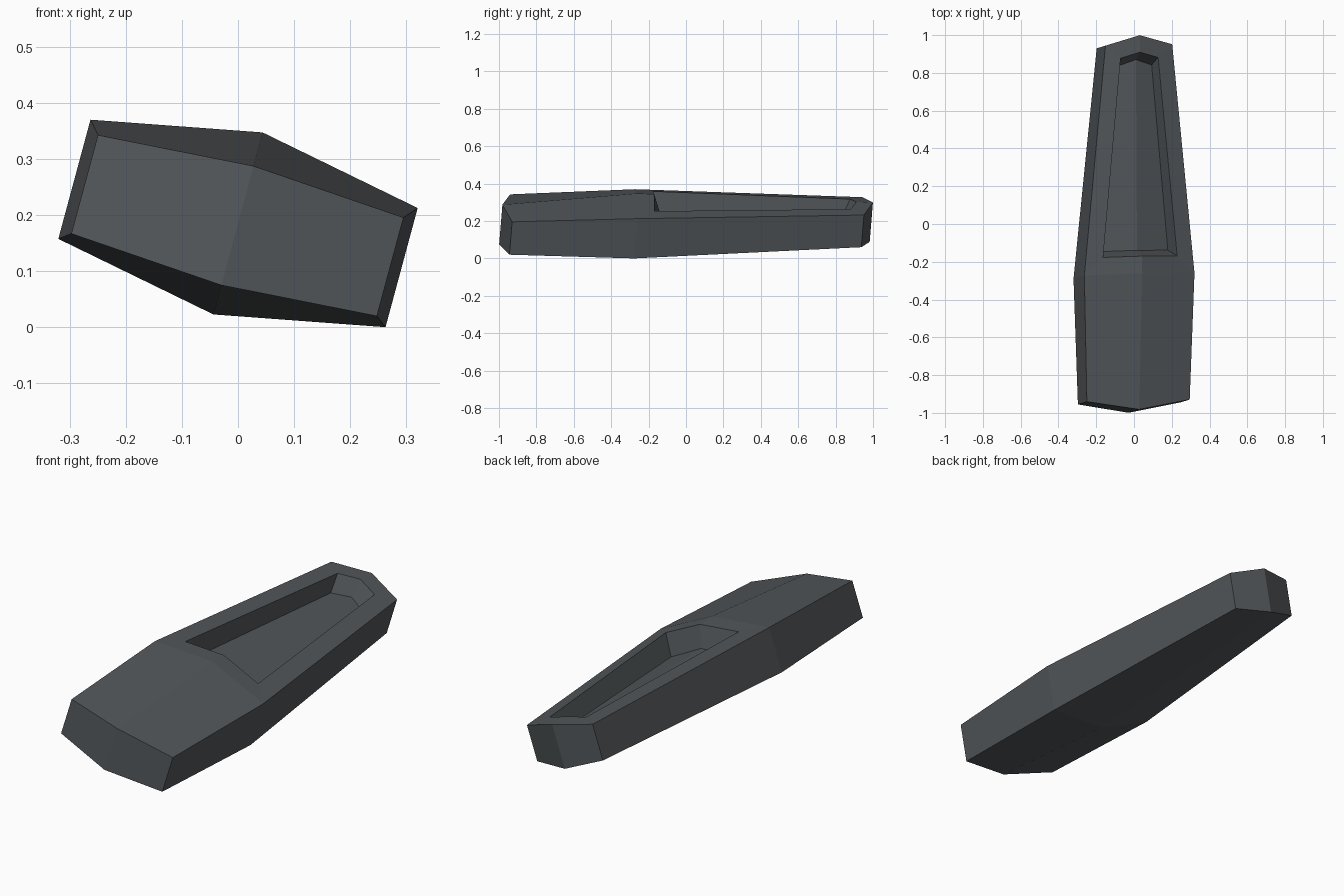
import bpy
import bmesh
import math
from mathutils import Matrix

cube = bpy.data.objects.get("Cube")
if cube:
    bpy.data.objects.remove(cube, do_unlink=True)

grey = bpy.data.materials.new("dark_grey")
colour = (0.085, 0.094, 0.1, 1)
grey.diffuse_color = colour
grey.use_nodes = True
grey.node_tree.nodes["Principled BSDF"].inputs["Base Color"].default_value = colour

# Half outline, untilted: (ridge point, corner point) for each station
front_top = [(0, -0.99, 0.106), (0.282, -0.942, 0.087)]
mid_top = [(0, -0.275, 0.168), (0.302, -0.275, 0.11)]
back_top = [(0, 0.99, 0.118), (0.183, 0.94, 0.098)]
front_low = [(0, -0.99, -0.114), (0.282, -0.942, -0.095)]
mid_low = [(0, -0.275, -0.168), (0.302, -0.275, -0.11)]
back_low = [(0, 0.99, -0.1), (0.183, 0.94, -0.08)]

# Recess rim and floor: front ridge, front corner, back corner, back ridge
rim = [(0, -0.183, 0.164), (0.203, -0.183, 0.125), (0.103, 0.871, 0.109), (0, 0.9, 0.122)]
floor = [(0, -0.144, 0.06), (0.18, -0.144, 0.02), (0.09, 0.838, 0.025), (0, 0.867, 0.04)]


def strip(a, b):
    """Quads between two rows of points."""
    return [(a[i], a[i + 1], b[i + 1], b[i]) for i in range(len(a) - 1)]


border = mid_top + back_top[::-1]
faces = strip(front_top, mid_top) + strip(border, rim) + strip(rim, floor) + [floor]
faces += strip(front_low, mid_low) + strip(mid_low, back_low)
faces += strip(front_top, front_low) + strip(back_top, back_low)
faces += strip([front_top[1], mid_top[1], back_top[1]],
               [front_low[1], mid_low[1], back_low[1]])

# Mirror the half into a closed body
bm = bmesh.new()
for side in (-1, 1):
    for face in faces:
        bm.faces.new([bm.verts.new((side * x, y, z)) for x, y, z in face])
bmesh.ops.remove_doubles(bm, verts=bm.verts, dist=0.0005)
bmesh.ops.recalc_face_normals(bm, faces=bm.faces)

# Lean the ends slightly, roll the body to one side and lift it to the ground
lean = Matrix.Identity(4)
lean[1][0], lean[1][2] = 0.02, 0.08
roll = Matrix.Rotation(math.radians(15.1), 4, 'Y')
bm.transform(Matrix.Translation((0, 0, 0.185)) @ roll @ lean)

mesh = bpy.data.meshes.new("tapered_body")
bm.to_mesh(mesh)
bm.free()
mesh.materials.append(grey)
body = bpy.data.objects.new("tapered_body", mesh)
bpy.context.scene.collection.objects.link(body)
